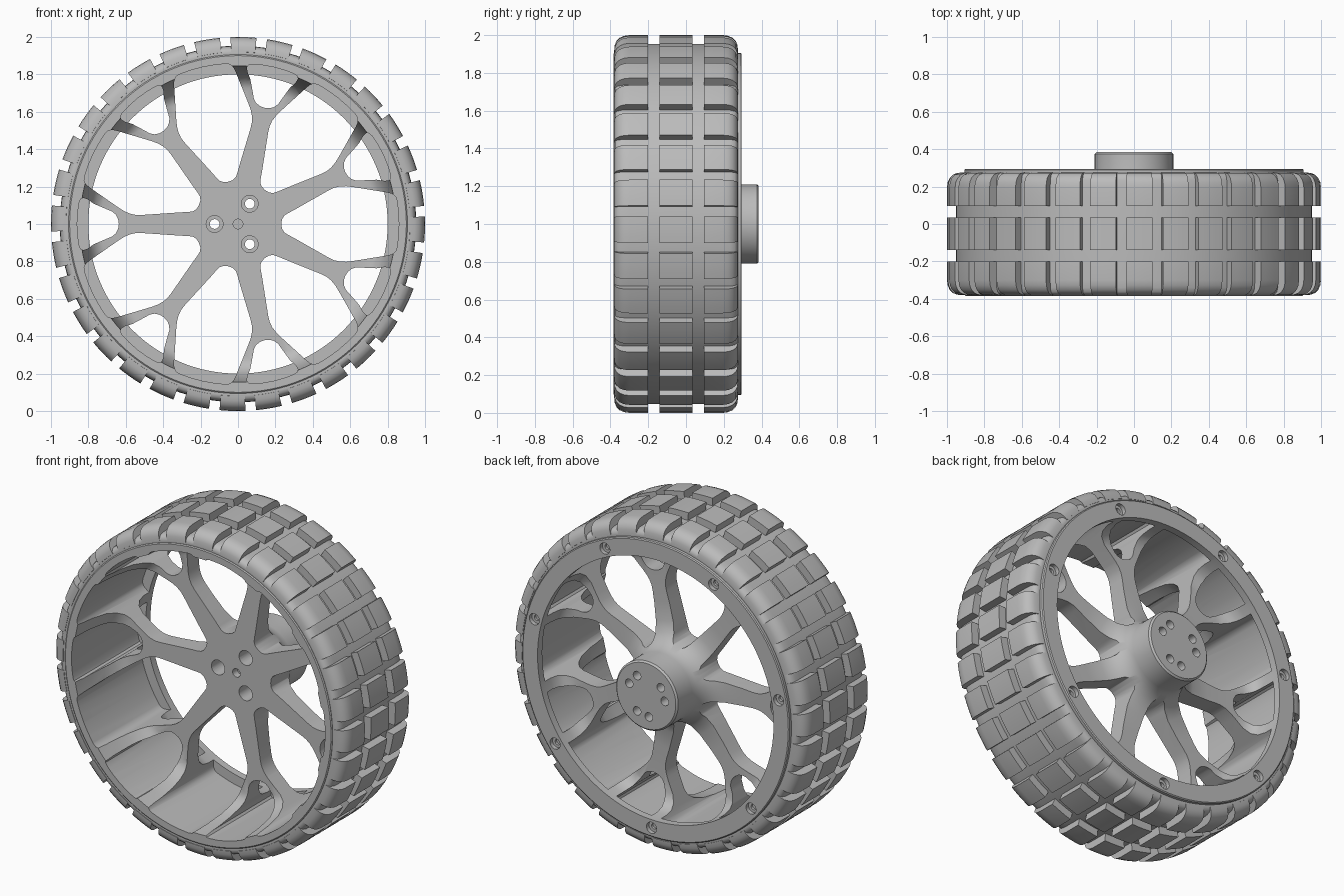
import bpy, bmesh
from math import sin, cos, radians, pi

if "Cube" in bpy.data.objects:
    bpy.data.objects.remove(bpy.data.objects["Cube"], do_unlink=True)

SPOKES, BLOCKS = 7, 32
STEP = 2 * pi / SPOKES

grey = bpy.data.materials.new("mid_grey")
grey.use_nodes = True
grey.diffuse_color = (0.5, 0.5, 0.5, 1)
for node in grey.node_tree.nodes:
    if node.type == 'BSDF_PRINCIPLED':
        node.inputs["Base Color"].default_value = (0.5, 0.5, 0.5, 1)


def revolve(bm, profile, a0=0.0, a1=2 * pi, n=128, cx=0.0, cz=1.0):
    """Sweep a closed (radius, y) profile about an axis along y."""
    full = abs(a1 - a0 - 2 * pi) < 1e-6
    rings = []
    for i in range(n if full else n + 1):
        a = a0 + (a1 - a0) * i / n
        rings.append([bm.verts.new((cx + r * cos(a), y, cz + r * sin(a))) for r, y in profile])
    count = len(profile)
    for i in range(n):
        p, q = rings[i], rings[(i + 1) % len(rings)]
        for j in range(count):
            k = (j + 1) % count
            if profile[j][0] == 0 and profile[k][0] == 0:
                continue
            bm.faces.new((p[j], p[k], q[k], q[j]))
    if not full:
        bm.faces.new(rings[0])
        bm.faces.new(rings[-1])


def prism(bm, half, angle, y0, y1):
    """Extrude a mirrored plan outline, turned to an angle, along y."""
    plan = half + [(u, -v) for u, v in reversed(half) if v > 0]
    c, s = cos(angle), sin(angle)
    ends = [[bm.verts.new((u * c - v * s, y, 1 + u * s + v * c)) for u, v in plan]
            for y in (y0, y1)]
    for end in ends:
        bm.faces.new(end)
    for i in range(len(plan)):
        j = (i + 1) % len(plan)
        bm.faces.new((ends[0][i], ends[0][j], ends[1][j], ends[1][i]))


def stepped_hole(bm, radius, angle, steps):
    """Drill shape given as (radius, y) steps, placed on a bolt circle."""
    profile = [(0, steps[0][1])] + steps + [(0, steps[-1][1])]
    revolve(bm, profile, n=24, cx=radius * cos(angle), cz=1 + radius * sin(angle))


def finish(bm, name):
    bmesh.ops.remove_doubles(bm, verts=bm.verts, dist=1e-5)
    bmesh.ops.dissolve_degenerate(bm, edges=bm.edges, dist=1e-6)
    bmesh.ops.recalc_face_normals(bm, faces=bm.faces)
    mesh = bpy.data.meshes.new(name)
    bm.to_mesh(mesh)
    bm.free()
    mesh.materials.append(grey)
    obj = bpy.data.objects.new(name, mesh)
    bpy.context.collection.objects.link(obj)
    return obj


def smooth(obj, degrees=35):
    bpy.ops.object.select_all(action='DESELECT')
    obj.select_set(True)
    bpy.context.view_layer.objects.active = obj
    bpy.ops.object.shade_smooth_by_angle(angle=radians(degrees))


def other_side(profile):
    """Mirror a tyre profile about the tyre's middle plane."""
    return [(r, -0.105 - y) for r, y in profile]


# Tyre carcass
shoulder = [(0.89, -0.375), (0.915, -0.379), (0.932, -0.375), (0.944, -0.363),
            (0.951, -0.34), (0.953, -0.3)]
bm = bmesh.new()
revolve(bm, shoulder + other_side(shoulder)[::-1])
smooth(finish(bm, "tyre_carcass"))

# Tread blocks in three rows
edge_row = [(0.92, -0.2), (1.0, -0.2), (1.0, -0.3), (0.996, -0.328), (0.986, -0.351),
            (0.968, -0.369), (0.945, -0.378), (0.92, -0.38), (0.915, -0.36)]
middle_row = [(0.92, -0.14), (1.0, -0.14), (1.0, 0.035), (0.92, 0.035)]
bm = bmesh.new()
for i in range(BLOCKS):
    mid = 2 * pi * i / BLOCKS - radians(1.7)
    for row in (edge_row, middle_row, other_side(edge_row)):
        revolve(bm, row, mid - radians(4), mid + radians(4), 4)
smooth(finish(bm, "tread_blocks"))

# Rim, dished spoke plate and hub as one turned solid
wheel_profile = [
    (0, -0.015), (0.73, -0.015), (0.765, -0.03), (0.795, -0.07), (0.82, -0.14),
    (0.836, -0.25), (0.845, -0.385), (0.9, -0.385), (0.906, -0.38),      # front dish and lip
    (0.906, 0.29), (0.9, 0.295), (0.8, 0.295),                          # rear flange
    (0.8, 0.2), (0.79, 0.145), (0.765, 0.11), (0.72, 0.092), (0.45, 0.092),
    (0.34, 0.1), (0.28, 0.12), (0.24, 0.155), (0.216, 0.2), (0.21, 0.24),  # fillet into hub
    (0.21, 0.375), (0.2, 0.385), (0, 0.385)]
bm = bmesh.new()
revolve(bm, wheel_profile)
wheel = finish(bm, "wheel_rim_and_spokes")

# Openings between the spokes and inside each fork
gap = [(0.232, 0), (0.235, 0.025), (0.247, 0.044), (0.268, 0.058), (0.3, 0.075),
       (0.485, 0.18), (0.515, 0.194), (0.545, 0.201), (0.58, 0.202), (0.62, 0.197),
       (0.8, 0.168), (0.825, 0.161), (0.842, 0.147), (0.85, 0.125), (0.857, 0.065), (0.86, 0)]
fork = [(0.637, 0), (0.641, 0.027), (0.653, 0.05), (0.673, 0.067), (0.7, 0.078),
        (0.77, 0.108), (0.805, 0.132), (0.828, 0.14), (0.842, 0.133), (0.849, 0.115),
        (0.857, 0.06), (0.86, 0)]
bm = bmesh.new()
for i in range(SPOKES):
    spoke = pi + i * STEP
    prism(bm, fork, spoke, -0.6, 0.25)
    prism(bm, gap, spoke + STEP / 2, -0.6, 0.25)
    # Screw recesses in the rear flange
    stepped_hole(bm, 0.85, spoke - radians(11),
                 [(0.017, 0.255), (0.017, 0.27), (0.034, 0.27), (0.034, 0.4)])
# Hub bolt holes, rear blind holes and the front centre mark
for i in range(3):
    a = pi + i * 2 * pi / 3
    stepped_hole(bm, 0.125, a, [(0.045, -0.2), (0.045, 0.09), (0.026, 0.09), (0.026, 0.5)])
    stepped_hole(bm, 0.125, a - radians(38), [(0.026, 0.25), (0.026, 0.5)])
stepped_hole(bm, 0, 0, [(0.026, -0.2), (0.026, 0.03)])
cutter = finish(bm, "opening_cutter")
cutter.hide_render = True

cut = wheel.modifiers.new("openings", 'BOOLEAN')
cut.operation = 'DIFFERENCE'
cut.solver = 'EXACT'
cut.object = cutter
bpy.context.view_layer.update()
graph = bpy.context.evaluated_depsgraph_get()
result = bpy.data.meshes.new_from_object(wheel.evaluated_get(graph))
wheel.modifiers.clear()
wheel.data = result
bpy.data.objects.remove(cutter, do_unlink=True)
smooth(wheel)
